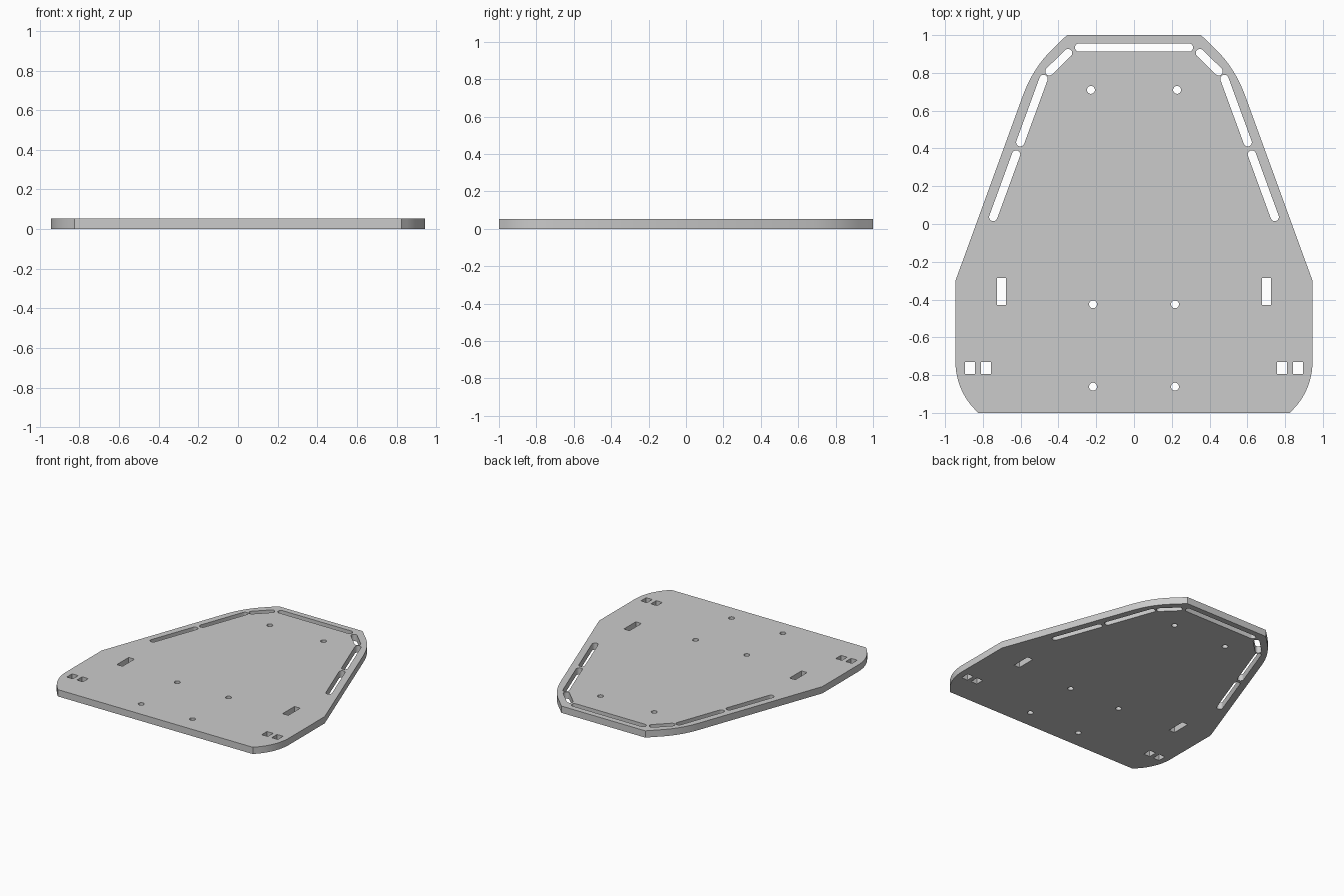
import bpy, bmesh
from math import sin, cos, pi, atan2, radians
from mathutils import Vector
from mathutils.geometry import interpolate_bezier

if "Cube" in bpy.data.objects:
    bpy.data.objects.remove(bpy.data.objects["Cube"])

THICK = 0.052
R = 0.022  # slot and hole radius


def slot(a, b, r=R, n=10):
    """Round-ended slot between two centres."""
    ang = atan2(b[1] - a[1], b[0] - a[0])
    pts = []
    for c, start in ((b, ang - pi / 2), (a, ang + pi / 2)):
        pts += [(c[0] + r * cos(start + pi * i / n),
                 c[1] + r * sin(start + pi * i / n)) for i in range(n + 1)]
    return pts


def hole(x, y, r=0.021, n=24):
    return [(x + r * cos(2 * pi * i / n), y + r * sin(2 * pi * i / n)) for i in range(n)]


def rect(x, y, w, h):
    return [(x + sx * w / 2, y + sy * h / 2)
            for sx, sy in ((-1, -1), (1, -1), (1, 1), (-1, 1))]


def mirror(pts):
    return [(-x, y) for x, y in reversed(pts)]


# Right half of the outline, nose to tail
nose = interpolate_bezier(Vector((0.44, 0.917, 0)), Vector((0.503, 0.854, 0)),
                          Vector((0.553, 0.777, 0)), Vector((0.59, 0.675, 0)), 13)
rc = 0.36
tail = [(0.945 - rc + rc * cos(radians(a)), -0.73 - rc * sin(radians(a)))
        for a in [45 * i / 14 for i in range(15)]]
half = [(0.355, 1.0)] + [(p.x, p.y) for p in nose] + [(0.945, -0.30)] + tail + [(0.826, -1.0)]
loops = [half + mirror(half)]

# Front edge slot
loops.append(slot((-0.291, 0.934), (0.291, 0.934)))

# Mirrored slots, bolt holes and rectangular openings
side = [
    slot((0.349, 0.905), (0.448, 0.808)),
    slot((0.479, 0.768), (0.602, 0.432)),
    slot((0.624, 0.368), (0.745, 0.037)),
    hole(0.228, 0.71), hole(0.217, -0.425), hole(0.217, -0.861),
    rect(0.702, -0.357, 0.048, 0.144),
    rect(0.783, -0.763, 0.052, 0.064), rect(0.868, -0.763, 0.052, 0.064),
]
for pts in side:
    loops += [pts, mirror(pts)]

# Filled, extruded plate
curve = bpy.data.curves.new("base_plate", 'CURVE')
curve.dimensions = '2D'
curve.fill_mode = 'BOTH'
curve.extrude = THICK / 2
for pts in loops:
    s = curve.splines.new('POLY')
    s.points.add(len(pts) - 1)
    for p, (x, y) in zip(s.points, pts):
        p.co = (x, y, 0, 1)
    s.use_cyclic_u = True
plate = bpy.data.objects.new("base_plate", curve)
bpy.context.collection.objects.link(plate)
bpy.context.view_layer.objects.active = plate
plate.select_set(True)
bpy.ops.object.convert(target='MESH')
plate = bpy.context.object

# Weld caps to walls and seat on the ground
bm = bmesh.new()
bm.from_mesh(plate.data)
bmesh.ops.translate(bm, verts=bm.verts, vec=(0, 0, THICK / 2))
bmesh.ops.remove_doubles(bm, verts=bm.verts, dist=1e-5)
bmesh.ops.recalc_face_normals(bm, faces=bm.faces)
bm.to_mesh(plate.data)
bm.free()
bpy.ops.object.shade_smooth_by_angle(angle=radians(25))
